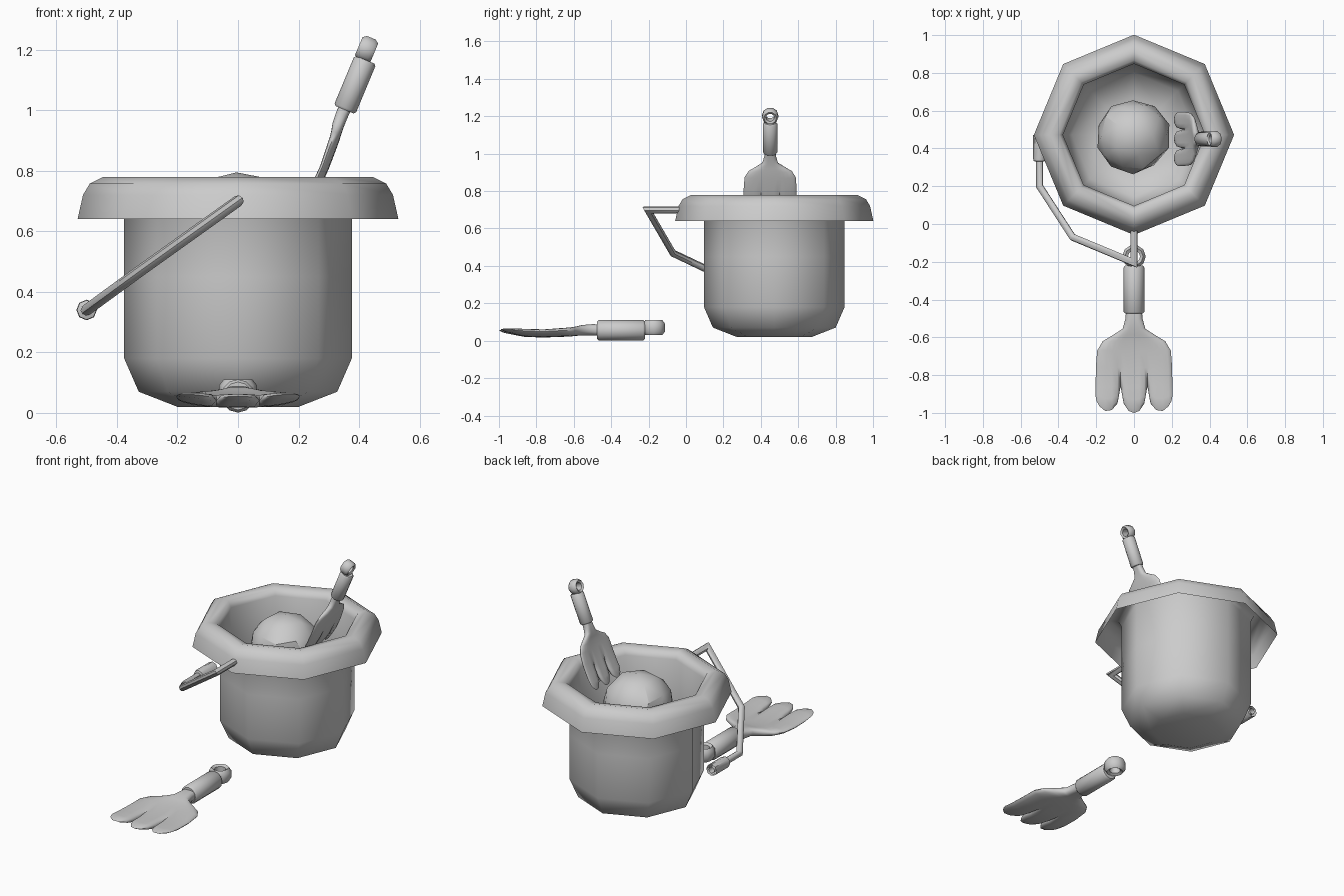
import bpy, bmesh, math, random
from mathutils import Vector, Matrix

if "Cube" in bpy.data.objects:
    bpy.data.objects.remove(bpy.data.objects["Cube"])

random.seed(4)


def finish(name, bm, angle=45):
    bmesh.ops.remove_doubles(bm, verts=bm.verts, dist=0.0008)
    bmesh.ops.recalc_face_normals(bm, faces=bm.faces)
    me = bpy.data.meshes.new(name)
    bm.to_mesh(me)
    bm.free()
    ob = bpy.data.objects.new(name, me)
    bpy.context.collection.objects.link(ob)
    bpy.ops.object.select_all(action='DESELECT')
    ob.select_set(True)
    bpy.context.view_layer.objects.active = ob
    bpy.ops.object.shade_smooth_by_angle(angle=math.radians(angle))
    return ob


def lathe(bm, profile, n, mat, closed=False):
    """Revolve (radius, height) points around local z, placed by mat."""
    rings = [[bm.verts.new(mat @ Vector((r * math.cos(2 * math.pi * i / n),
                                         r * math.sin(2 * math.pi * i / n), z)))
              for i in range(n)] for r, z in profile]
    pairs = list(zip(rings, rings[1:])) + ([(rings[-1], rings[0])] if closed else [])
    for a, b in pairs:
        for i in range(n):
            j = (i + 1) % n
            bm.faces.new((a[i], a[j], b[j], b[i]))
    return rings


def lerp_table(table, y):
    for (y0, a), (y1, b) in zip(table, table[1:]):
        if y1 <= y <= y0:
            return a + (b - a) * (y - y0) / (y1 - y0)
    return table[-1][1]


# bucket: octagonal shell with a hollow overhanging rim
bm = bmesh.new()
centre = Matrix.Translation((0, 0.472, 0))
rings = lathe(bm, [(0.2, 0.02), (0.328, 0.07), (0.376, 0.18), (0.376, 0.45), (0.376, 0.735),
                   (0.395, 0.77), (0.444, 0.78), (0.49, 0.757), (0.512, 0.72), (0.53, 0.64)], 8, centre)
bm.faces.new(rings[0])
finish("bucket", bm, 60)

# bucket handle: bent thin tube hinged at the front, ending in a wider grip
path = [Vector(p) for p in ((0, -0.01, 0.70), (0, -0.205, 0.70), (-0.325, -0.07, 0.468),
                            (-0.5, 0.2, 0.34), (-0.5, 0.47, 0.34))]
side = Vector((0.585, 0, -0.81))
bm = bmesh.new()
prev = None
for i, p in enumerate(path):
    d_in = (p - path[i - 1]).normalized() if i else (path[1] - p).normalized()
    d_out = (path[i + 1] - p).normalized() if i < len(path) - 1 else d_in
    t = (d_in + d_out).normalized()
    u = t.cross(side).normalized()
    stretch = 1 / max(0.5, t.dot(d_in))
    ring = [bm.verts.new(p + 0.019 * (math.cos(a) * u * stretch + math.sin(a) * side))
            for a in (k * math.pi / 4 for k in range(8))]
    if prev:
        for k in range(8):
            bm.faces.new((prev[k], prev[(k + 1) % 8], ring[(k + 1) % 8], ring[k]))
    prev = ring
finish("bucket_handle", bm)

bm = bmesh.new()
lathe(bm, [(0.019, 0), (0.032, 0.004), (0.034, 0.02), (0.034, 0.14)], 8,
      Matrix.Translation((-0.5, 0.33, 0.34)) @ Matrix.Rotation(-math.pi / 2, 4, 'X'))
finish("handle_grip", bm)

# rough ball of sand inside the bucket
bm = bmesh.new()
bmesh.ops.create_icosphere(bm, subdivisions=2, radius=0.2)
for v in bm.verts:
    v.co *= random.uniform(0.94, 1.02)
    v.co += Vector((-0.005, 0.465, 0.602))
finish("sand_ball", bm, 25)

# toy rake pieces
half_width = [(-0.45, 0.042), (-0.5, 0.045), (-0.555, 0.06), (-0.59, 0.115), (-0.62, 0.165),
              (-0.67, 0.195), (-0.76, 0.202), (-0.86, 0.203), (-1.0, 0.203)]
half_thick = [(-0.45, 0.03), (-0.53, 0.03), (-0.6, 0.024), (-0.75, 0.02), (-0.86, 0.02), (-1.0, 0.016)]
mid_height = [(-0.45, 0.056), (-0.53, 0.06), (-0.62, 0.046), (-0.75, 0.037), (-0.86, 0.04), (-1.0, 0.055)]
tips = [(0, -1.0), (0.14, -0.99), (0.27, -0.95), (0.35, -0.86), (0.43, -0.95),
        (0.58, -0.985), (0.75, -0.99), (0.9, -0.965), (0.97, -0.94), (1, -0.915)]
columns = [(-u, y) for u, y in reversed(tips[1:])] + tips


def rake_blade(bm):
    rows = [y for y, _ in half_width[:-1]]
    grids = []
    for sign in (1, -1):
        grid = []
        for u, tip in columns:
            puff = math.sqrt(max(0, 1 - u ** 4))
            ys = rows + [-0.86 + (tip + 0.86) * f for f in (0.5, 0.85, 1)]
            col = []
            for k, y in enumerate(ys):
                h = lerp_table(half_thick, y) * puff
                if y <= -0.86:
                    h *= (0.8, 0.55, 0)[k - len(rows)] if k >= len(rows) else 1
                    if abs(abs(u) - 0.35) < 0.01:
                        h = 0
                w = lerp_table(half_width, y)
                z = lerp_table(mid_height, y) + 0.012 * u * u * min(1, w / 0.2) ** 2
                col.append(bm.verts.new((u * w, y, z + sign * h)))
            grid.append(col)
        grids.append(grid)
        for a, b in zip(grid, grid[1:]):
            for k in range(len(a) - 1):
                bm.faces.new((a[k], a[k + 1], b[k + 1], b[k]))


def rake(name, mat):
    bm = bmesh.new()
    rake_blade(bm)
    parts = [finish(name + "_blade", bm, 60)]
    # round grip
    bm = bmesh.new()
    ends = lathe(bm, [(0.046, 0), (0.055, 0.01), (0.055, 0.245), (0.046, 0.255)], 12,
                 Matrix.Translation((0, -0.475, 0.056)) @ Matrix.Rotation(-math.pi / 2, 4, 'X'))
    bm.faces.new(ends[0])
    bm.faces.new(ends[-1])
    parts.append(finish(name + "_grip", bm))
    # hanging ring
    bm = bmesh.new()
    lathe(bm, [(0.032, -0.03), (0.048, -0.04), (0.062, -0.022), (0.062, 0.022),
               (0.048, 0.04), (0.032, 0.03)], 10, Matrix.Translation((0, -0.172, 0.07)), True)
    parts.append(finish(name + "_ring", bm))
    for ob in parts:
        ob.data.transform(mat)


# one rake on the ground, a smaller one leaning in the bucket
rake("ground_rake", Matrix.Identity(4))
d = Vector((0.385, 0, 0.923))
n = Vector((-0.923, 0, 0.385))
x = d.cross(n)
turn = Matrix((x, d, n)).transposed().to_4x4()
rake("bucket_rake", Matrix.Translation((0.437, 0.45, 1.205)) @ turn @ Matrix.Scale(0.7, 4)
     @ Matrix.Translation((0, 0.16, -0.056)))
